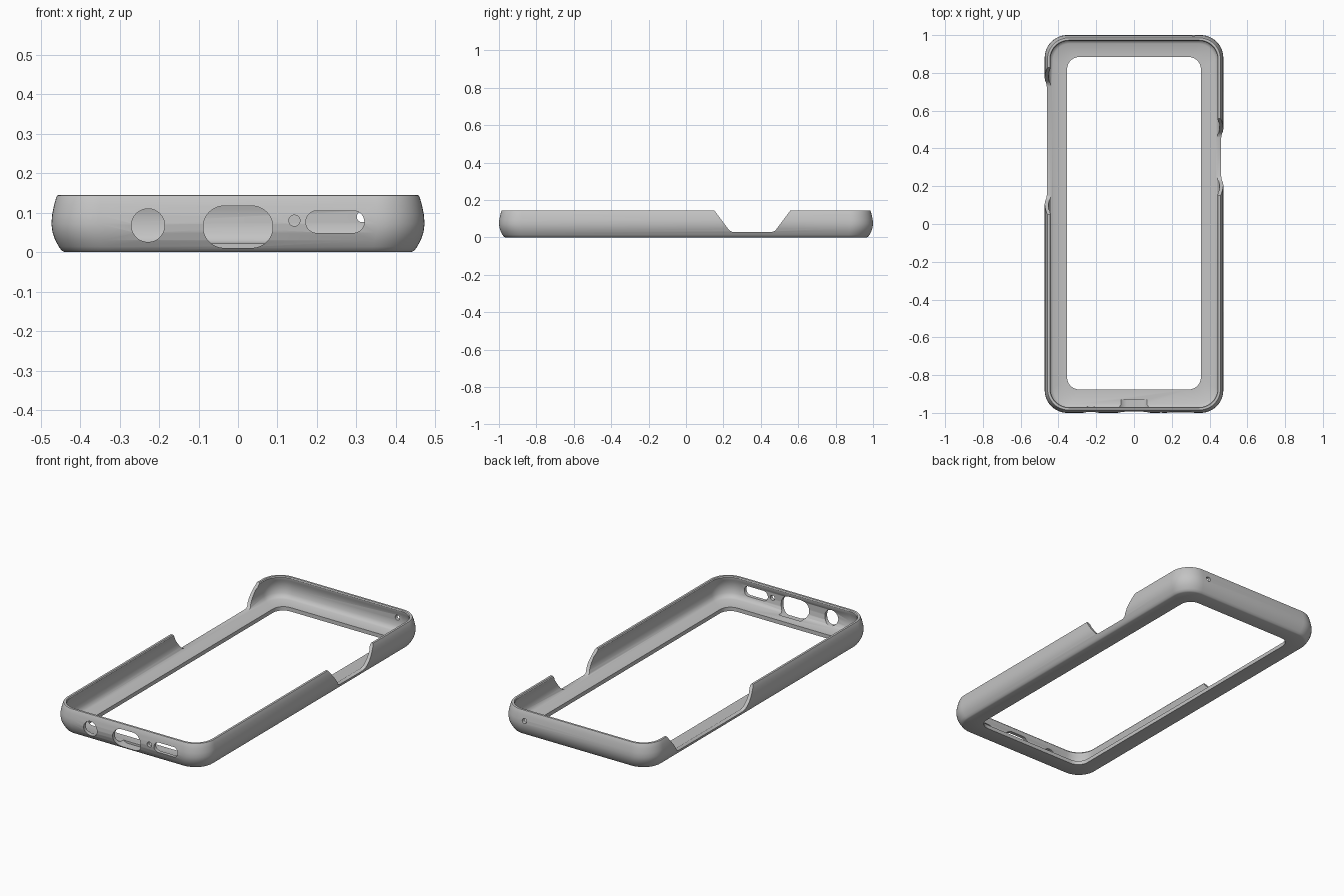
import bpy, bmesh, math

if "Cube" in bpy.data.objects:
    bpy.data.objects.remove(bpy.data.objects["Cube"])

grey = bpy.data.materials.new("mid grey")
grey.diffuse_color = (0.55, 0.55, 0.55, 1)
grey.use_nodes = True
grey.node_tree.nodes["Principled BSDF"].inputs["Base Color"].default_value = grey.diffuse_color
SEG = 12


def rounded_rect(hx, hy, r):
    """Counter-clockwise outline of a rounded rectangle."""
    pts = []
    for k, (sx, sy) in enumerate([(1, 1), (-1, 1), (-1, -1), (1, -1)]):
        for i in range(SEG + 1):
            a = math.pi / 2 * (k + i / SEG)
            pts.append((sx * (hx - r) + r * math.cos(a),
                        sy * (hy - r) + r * math.sin(a)))
    return pts


def new_object(name, bm):
    bmesh.ops.recalc_face_normals(bm, faces=bm.faces)
    mesh = bpy.data.meshes.new(name)
    bm.to_mesh(mesh)
    bm.free()
    obj = bpy.data.objects.new(name, mesh)
    bpy.context.collection.objects.link(obj)
    return obj


def prism(bm, outline, place, lo, hi):
    """Closed prism: place(u, v, depth) maps the outline into space."""
    a = [bm.verts.new(place(u, v, lo)) for u, v in outline]
    b = [bm.verts.new(place(u, v, hi)) for u, v in outline]
    n = len(a)
    for i in range(n):
        j = (i + 1) % n
        bm.faces.new((a[i], a[j], b[j], b[i]))
    bm.faces.new(a[::-1])
    bm.faces.new(b)


# Case section: (inset from outer size, height, corner radius)
section = [
    (0.034, 0.000, 0.100), (0.026, 0.004, 0.106), (0.019, 0.014, 0.111),
    (0.010, 0.030, 0.116), (0.003, 0.050, 0.119), (0.000, 0.072, 0.120),
    (0.002, 0.095, 0.119), (0.007, 0.120, 0.116), (0.012, 0.138, 0.113),
    (0.015, 0.144, 0.111), (0.019, 0.145, 0.108), (0.027, 0.144, 0.102),
    (0.030, 0.138, 0.100), (0.028, 0.122, 0.101), (0.021, 0.108, 0.105),
    (0.020, 0.072, 0.105), (0.024, 0.046, 0.102), (0.033, 0.030, 0.096),
    (0.045, 0.023, 0.088),
]
rings = [[(x, y, z) for x, y in rounded_rect(0.473 - d, 1.0 - d, r)]
         for d, z, r in section]
# Window through the back plate
for z in (0.022, 0.0):
    rings.append([(x, y + 0.004, z) for x, y in rounded_rect(0.354, 0.88, 0.065)])

bm = bmesh.new()
loops = [[bm.verts.new(p) for p in ring] for ring in rings]
for k, a in enumerate(loops):
    b = loops[(k + 1) % len(loops)]
    for i in range(len(a)):
        j = (i + 1) % len(a)
        bm.faces.new((a[i], a[j], b[j], b[i]))
case = new_object("phone_case", bm)
case.data.materials.append(grey)

cut = bmesh.new()


def end_hole(x, z, hx, hz, r, lo, hi):
    outline = [(x + u, z + v) for u, v in rounded_rect(hx, hz, r)]
    prism(cut, outline, lambda u, v, d: (u, d, v), lo, hi)


# Front ports: round jack, wide charging slot, small round hole, long slot
for x, z, hx, hz, r in [(-0.228, 0.068, 0.042, 0.042, 0.0418),
                        (0.0, 0.064, 0.088, 0.053, 0.0525),
                        (0.143, 0.080, 0.014, 0.014, 0.0138),
                        (0.246, 0.077, 0.074, 0.028, 0.0275)]:
    end_hole(x, z, hx, hz, r, -1.1, -0.93)
# Small round hole in the back end
end_hole(0.315, 0.090, 0.014, 0.014, 0.0138, 0.93, 1.1)


# Button openings with sloped ends on both long sides
def side_notch(y0, y1, lo, hi):
    s, z0, zt = 0.105, 0.028, 0.16
    half = [(0.0, zt), (0.011, 0.145), (0.086, 0.045), (0.096, 0.034), (0.112, z0)]
    outline = [(y0 + u, v) for u, v in half] + [(y1 - u, v) for u, v in half[::-1]]
    prism(cut, outline, lambda u, v, d: (d, u, v), lo, hi)


side_notch(0.14, 0.57, 0.39, 0.6)
side_notch(0.04, 0.84, -0.6, -0.39)

cutter = new_object("opening_cutter", cut)
cutter.hide_render = True

mod = case.modifiers.new("openings", 'BOOLEAN')
mod.operation = 'DIFFERENCE'
mod.solver = 'EXACT'
mod.object = cutter
bpy.context.view_layer.objects.active = case
case.select_set(True)
bpy.ops.object.modifier_apply(modifier=mod.name)
bpy.data.objects.remove(cutter)
bpy.ops.object.shade_smooth_by_angle(angle=math.radians(32))
